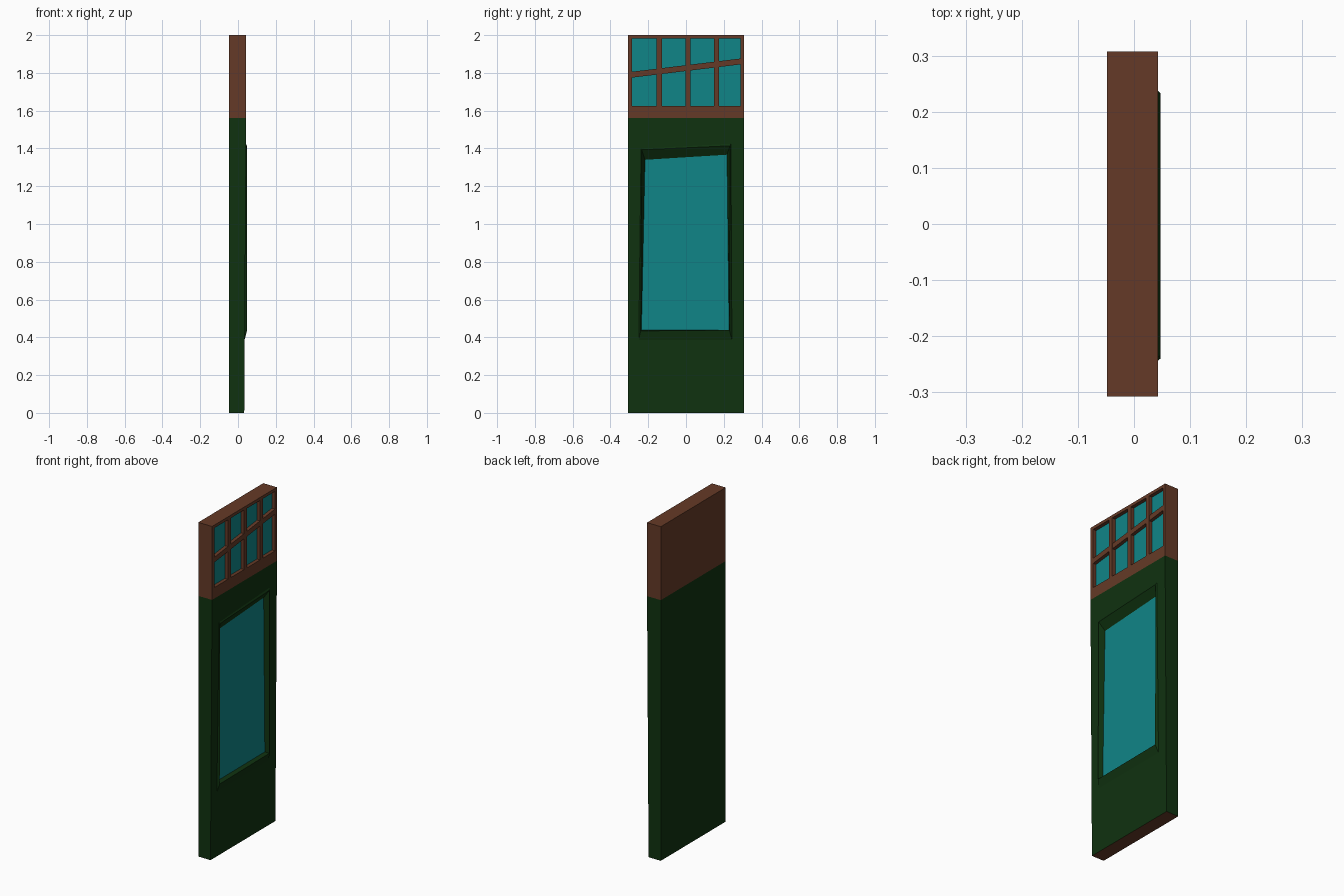
import bpy
import bmesh

cube = bpy.data.objects.get("Cube")
if cube:
    bpy.data.objects.remove(cube)


def material(name, rgb):
    m = bpy.data.materials.new(name)
    m.use_nodes = True
    colour = (*rgb, 1)
    m.diffuse_color = colour
    m.node_tree.nodes["Principled BSDF"].inputs["Base Color"].default_value = colour
    return m


BROWN = material("brown wood", (0.13, 0.042, 0.02))
GREEN = material("dark green paint", (0.005, 0.032, 0.005))
TEAL = material("teal glass", (0.005, 0.235, 0.245))


def rect(y0, y1, z0, z1):
    return [(y0, z0), (y1, z0), (y1, z1), (y0, z1)]


def loft(name, loops, mats, rule=None):
    """Skin a stack of four-corner (x, y, z) loops and cap both ends."""
    bm = bmesh.new()
    rings = [[bm.verts.new(p) for p in loop] for loop in loops]
    bm.faces.new(rings[0][::-1])
    for a, b in zip(rings, rings[1:]):
        for i in range(4):
            j = (i + 1) % 4
            bm.faces.new((a[i], a[j], b[j], b[i]))
    cap = bm.faces.new(rings[-1])
    bm.normal_update()
    if rule:
        for f in bm.faces:
            f.material_index = rule(f, f is cap)
    mesh = bpy.data.meshes.new(name)
    bm.to_mesh(mesh)
    bm.free()
    for m in mats:
        mesh.materials.append(m)
    obj = bpy.data.objects.new(name, mesh)
    bpy.context.collection.objects.link(obj)
    return obj


def prism(name, quad, x0, x1, mat):
    return loft(name, [[(x, y, z) for y, z in quad] for x in (x0, x1)], [mat])


BACK, FACE, RIM, PANE = -0.048, 0.043, 0.047, 0.018
HALF, SPLIT, TOP = 0.307, 1.56, 2.0


# Lower panel: slab, raised window surround, reveal and glass in one skin
def at(quad, x_low, x_high):
    return [((x_low if i < 2 else x_high), y, z) for i, (y, z) in enumerate(quad)]


slab = rect(-HALF, HALF, 0, SPLIT)
surround = [(-0.25, 0.387), (0.243, 0.387), (0.238, 1.425), (-0.238, 1.40)]
rim = [(-0.24, 0.434), (0.23, 0.438), (0.233, 1.414), (-0.235, 1.393)]
glass = [(-0.236, 0.438), (0.228, 0.44), (0.217, 1.367), (-0.217, 1.34)]


def panel_colour(face, is_cap):
    if is_cap:
        return 1
    return 2 if face.normal.z < -0.99 and face.calc_center_median().z < 0.01 else 0


loft("lower_panel",
     [at(slab, BACK, BACK), at(slab, 0.033, FACE), at(surround, 0.035, 0.042),
      at(rim, RIM, RIM), at(glass, PANE, PANE)],
     [GREEN, TEAL, BROWN], panel_colour)

# Transom: backing, glass sheet and glazing bars
SHEET = 0.022
prism("transom_backing", rect(-HALF, HALF, SPLIT, TOP), BACK, SHEET - 0.004, BROWN)
prism("transom_glass", rect(-0.295, 0.295, 1.61, 1.99), SHEET - 0.006, SHEET, TEAL)

bars = {
    "bottom_rail": rect(-HALF, HALF, SPLIT, 1.626),
    "top_rail": rect(-HALF, HALF, 1.982, TOP),
    "right_stile": rect(-HALF, -0.286, 1.626, 1.982),
    "left_stile": rect(0.289, HALF, 1.626, 1.982),
}
for i, y in enumerate((-0.142, 0.011, 0.162)):
    bars[f"upright_bar_{i + 1}"] = rect(y - 0.014, y + 0.014, 1.626, 1.982)
for name, quad in bars.items():
    prism(name, quad, SHEET - 0.004, FACE, BROWN)

# Sloping cross bar
prism("sloping_bar", [(-0.286, 1.775), (0.289, 1.845), (0.289, 1.876), (-0.286, 1.806)],
      SHEET - 0.004, FACE - 0.001, BROWN)
